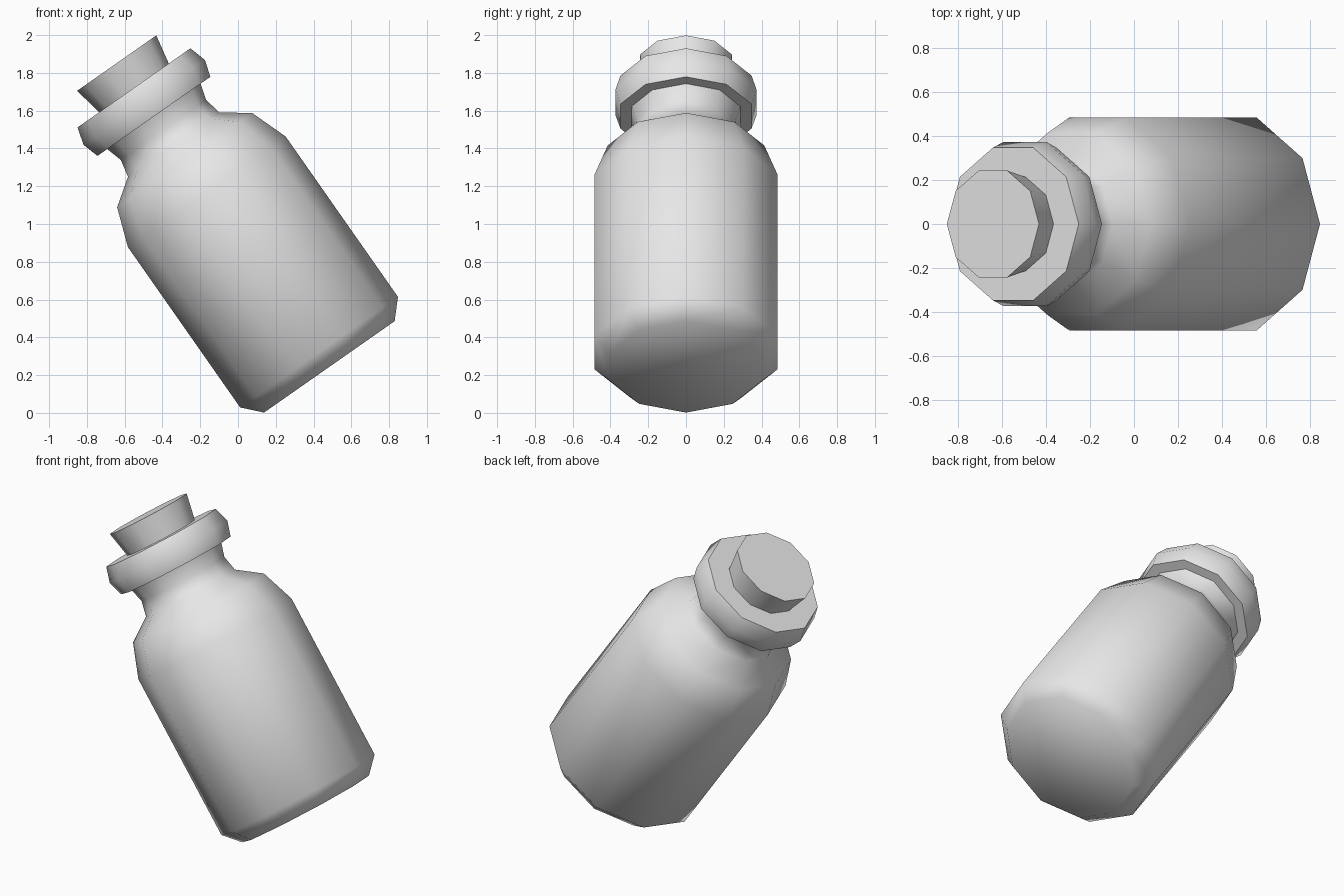
import bpy
import bmesh
import math

if "Cube" in bpy.data.objects:
    bpy.data.objects.remove(bpy.data.objects["Cube"], do_unlink=True)

SIDES = 10
TILT = math.radians(-35)
BASE = (0.44, 0, 0.306)


def make_material(name, colour):
    mat = bpy.data.materials.new(name)
    mat.use_nodes = True
    mat.diffuse_color = colour
    mat.node_tree.nodes["Principled BSDF"].inputs["Base Color"].default_value = colour
    return mat


def lathe(name, profile, mat):
    """Turn a (radius, height) profile into a closed, tilted solid."""
    bm = bmesh.new()
    rings = []
    for radius, height in profile:
        angles = [math.tau * i / SIDES for i in range(SIDES)]
        rings.append([bm.verts.new((radius * math.cos(a), radius * math.sin(a), height))
                      for a in angles])
    for low, high in zip(rings, rings[1:]):
        for i in range(SIDES):
            j = (i + 1) % SIDES
            bm.faces.new((low[i], low[j], high[j], high[i]))
    bm.faces.new(reversed(rings[0]))
    bm.faces.new(rings[-1])
    bmesh.ops.recalc_face_normals(bm, faces=bm.faces)
    mesh = bpy.data.meshes.new(name)
    bm.to_mesh(mesh)
    bm.free()
    mesh.materials.append(mat)
    obj = bpy.data.objects.new(name, mesh)
    bpy.context.collection.objects.link(obj)
    obj.location = BASE
    obj.rotation_euler.y = TILT
    bpy.ops.object.select_all(action="DESELECT")
    obj.select_set(True)
    bpy.context.view_layer.objects.active = obj
    bpy.ops.object.shade_smooth_by_angle(angle=math.radians(60))
    return obj


grey = make_material("light grey", (0.8, 0.8, 0.8, 1))

# Bottle: base, wall, shoulder, neck, lip ring and mouth
lathe("bottle", [
    (0.422, -0.076), (0.51, 0.019), (0.51, 1.055), (0.436, 1.26),
    (0.296, 1.36), (0.276, 1.455), (0.302, 1.543),
    (0.365, 1.543), (0.392, 1.633), (0.365, 1.727),
    (0.225, 1.727), (0.225, 1.5),
], grey)

# Tapered stopper
lathe("stopper", [(0.192, 1.56), (0.256, 1.887)], grey)
